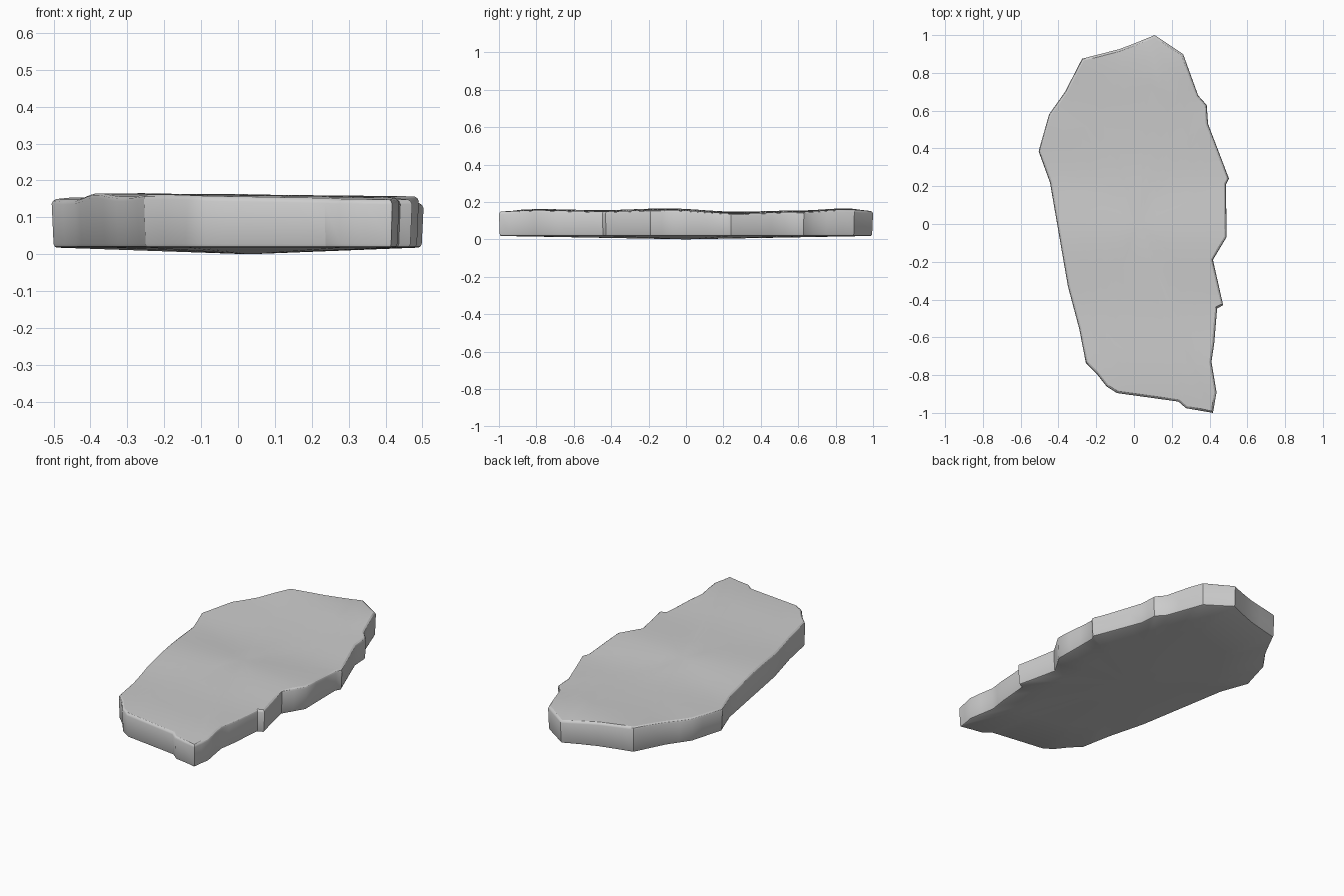
import bpy, bmesh, math
from mathutils import Vector

if "Cube" in bpy.data.objects:
    bpy.data.objects.remove(bpy.data.objects["Cube"])

# Outline seen from above, clockwise from the far tip
OUTLINE = [
    (.11, 1.0), (.26, .90), (.34, .68), (.385, .63), (.392, .53), (.503, .24),
    (.487, .21), (.49, -.07), (.418, -.19), (.472, -.43), (.44, -.447),
    (.425, -.63), (.41, -.73), (.437, -.89), (.418, -1.0), (.275, -.975),
    (.235, -.94), (-.09, -.895), (-.145, -.86), (-.2, -.79), (-.255, -.735),
    (-.29, -.555), (-.35, -.33), (-.445, .22), (-.505, .385), (-.45, .58),
    (-.365, .70), (-.275, .875), (-.08, .925), (0, .955)]
# Height of the worn upper face along y
TOP = [(-1.01, .152), (-.8, .16), (-.45, .153), (-.1, .162), (.28, .143),
       (.6, .15), (.86, .163), (1.01, .152)]
CENTRE = Vector((.03, 0))


def top_z(p):
    for (a, za), (b, zb) in zip(TOP, TOP[1:]):
        if p.y <= b:
            t = (p.y - a) / (b - a)
            t = t * t * (3 - 2 * t)
            return za + (zb - za) * t - .01 * p.x
    return TOP[-1][1]


def bottom_z(p, scale):
    return .018 * scale


# Split long outline edges so the upper face can undulate
pts = []
for a, b in zip(OUTLINE, OUTLINE[1:] + OUTLINE[:1]):
    a, b = Vector(a), Vector(b)
    n = max(1, math.ceil((b - a).length / .1))
    pts += [a.lerp(b, i / n) for i in range(n)]


def inset(d):
    """Move the outline inwards by d along its corner normals."""
    out = []
    for i, p in enumerate(pts):
        e = (p - pts[i - 1]).normalized() + (pts[(i + 1) % len(pts)] - p).normalized()
        e.normalize()
        out.append(p + Vector((e.y, -e.x)) * d)
    return out


def shrink(ring, s):
    return [CENTRE + (p - CENTRE) * s for p in ring]


bm = bmesh.new()
rings = []


def add_ring(ring, z):
    rings.append([bm.verts.new((p.x, p.y, z(p))) for p in ring])


# Bottom face, rounded rim, wall, rounded rim, top face
for s in (.33, .66):
    add_ring(shrink(inset(.014), s), lambda p: bottom_z(p, s))
add_ring(inset(.014), lambda p: .018)
add_ring(inset(.008), lambda p: .021)
add_ring(inset(.005), lambda p: .028)
add_ring(inset(0), lambda p: top_z(p) - .013)
add_ring(inset(.004), lambda p: top_z(p) - .005)
add_ring(inset(.012), top_z)
for s in (.9, .75, .58, .4, .2):
    add_ring(shrink(inset(.012), s), top_z)

for lo, hi in zip(rings, rings[1:]):
    for i in range(len(pts)):
        j = (i + 1) % len(pts)
        bm.faces.new((lo[i], lo[j], hi[j], hi[i]))
for ring, z in ((rings[0], 0), (rings[-1], top_z(CENTRE))):
    c = bm.verts.new((CENTRE.x, CENTRE.y, z))
    for i in range(len(pts)):
        bm.faces.new((ring[i], ring[(i + 1) % len(pts)], c))
# The inset must go inwards: normals are made consistent afterwards
bmesh.ops.recalc_face_normals(bm, faces=bm.faces)

mesh = bpy.data.meshes.new("stone_slab")
bm.to_mesh(mesh)
bm.free()
slab = bpy.data.objects.new("stone_slab", mesh)
bpy.context.collection.objects.link(slab)
bpy.context.view_layer.objects.active = slab
slab.select_set(True)
bpy.ops.object.shade_smooth_by_angle(angle=math.radians(30))
